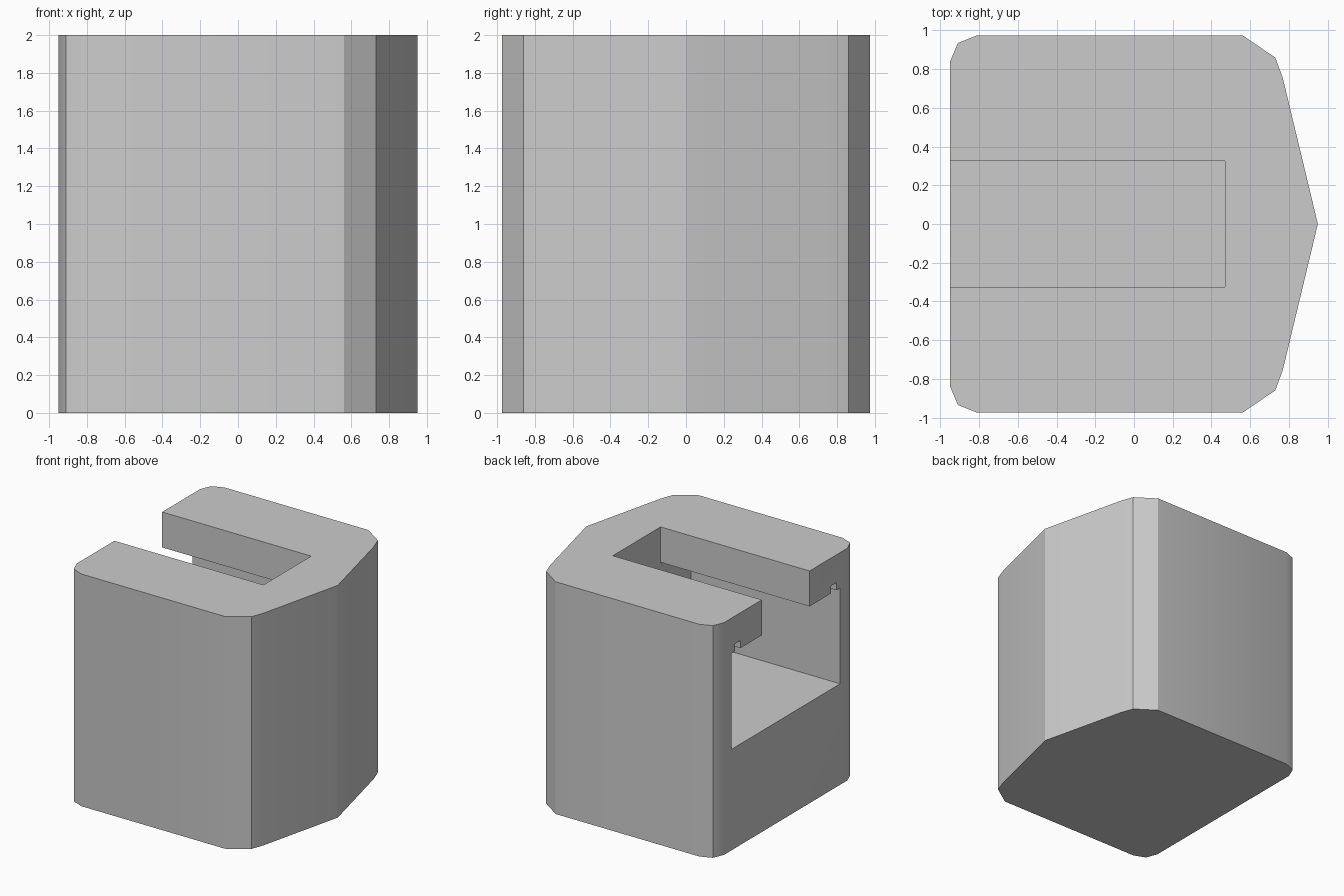
import bpy
import bmesh
import math

default = bpy.data.objects.get("Cube")
if default:
    bpy.data.objects.remove(default, do_unlink=True)


def prism(name, points, offset):
    """Extrude a closed outline of 3D points into a solid."""
    bm = bmesh.new()
    face = bm.faces.new([bm.verts.new(p) for p in points])
    ext = bmesh.ops.extrude_face_region(bm, geom=[face])
    verts = [v for v in ext["geom"] if isinstance(v, bmesh.types.BMVert)]
    bmesh.ops.translate(bm, verts=verts, vec=offset)
    bmesh.ops.recalc_face_normals(bm, faces=bm.faces)
    mesh = bpy.data.meshes.new(name)
    bm.to_mesh(mesh)
    bm.free()
    obj = bpy.data.objects.new(name, mesh)
    bpy.context.collection.objects.link(obj)
    return obj


grey = bpy.data.materials.new("plain grey")
grey.use_nodes = True
colour = (0.6, 0.6, 0.6, 1)
grey.diffuse_color = colour
grey.node_tree.nodes["Principled BSDF"].inputs["Base Color"].default_value = colour

# Half of the block, seen in plan, with a pointed end at +x
plan = [(-0.95, 0), (0.95, 0), (0.77, 0.75), (0.73, 0.86), (0.56, 0.975),
        (-0.81, 0.975), (-0.91, 0.935), (-0.95, 0.84)]
block = prism("slotted_block", [(x, y, 0) for x, y in plan], (0, 0, 2))
block.data.materials.append(grey)

# Half of the T-shaped channel, with a small groove under the lip
channel = [(-0.1, 0.87), (0.74, 0.87), (0.74, 1.695), (0.69, 1.695),
           (0.69, 1.76), (0.615, 1.76), (0.615, 1.695), (0.325, 1.695),
           (0.325, 2.1), (-0.1, 2.1)]
cutter = prism("channel_cutter", [(-1.1, y, z) for y, z in channel], (1.57, 0, 0))
cutter.hide_render = True

bpy.ops.object.select_all(action="DESELECT")
bpy.context.view_layer.objects.active = block
block.select_set(True)
cut = block.modifiers.new("channel", "BOOLEAN")
cut.operation = "DIFFERENCE"
cut.solver = "EXACT"
cut.object = cutter
bpy.ops.object.modifier_apply(modifier=cut.name)
bpy.data.objects.remove(cutter, do_unlink=True)

# Open the centre plane, then mirror, keeping the seam between the halves
bm = bmesh.new()
bm.from_mesh(block.data)
inner = [f for f in bm.faces if all(abs(v.co.y) < 1e-4 for v in f.verts)]
bmesh.ops.delete(bm, geom=inner, context="FACES")
bm.to_mesh(block.data)
bm.free()
bpy.ops.object.shade_smooth_by_angle(angle=math.radians(30))
mirror = block.modifiers.new("mirror", "MIRROR")
mirror.use_axis = (False, True, False)
mirror.use_mirror_merge = False
